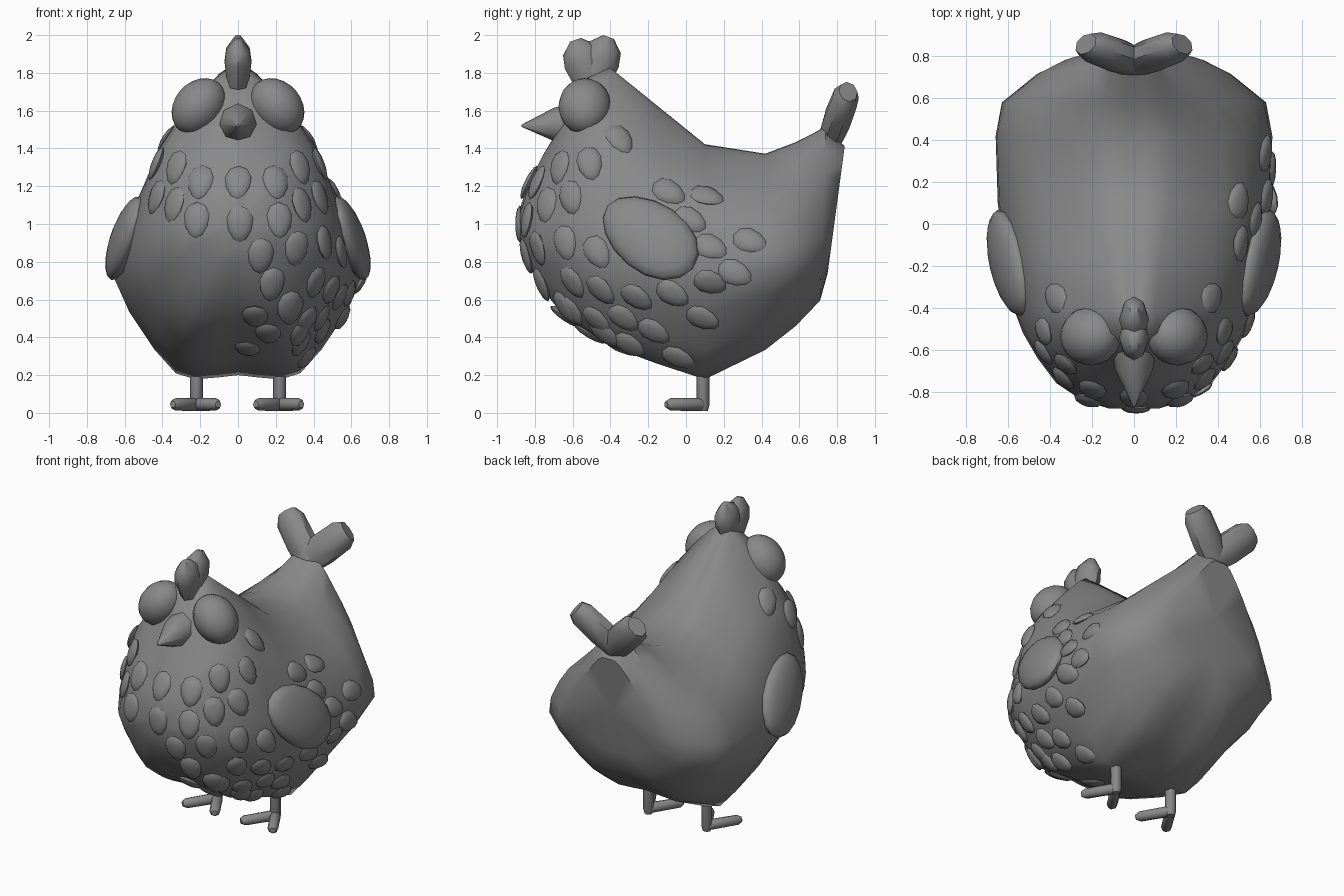
import bpy, bmesh, math
from mathutils import Vector, Matrix
from mathutils.bvhtree import BVHTree

if "Cube" in bpy.data.objects:
    bpy.data.objects.remove(bpy.data.objects["Cube"])

# Dark grey shared by every part
grey = bpy.data.materials.new("dark_grey")
grey.diffuse_color = (.25, .25, .25, 1)
grey.use_nodes = True
grey.node_tree.nodes["Principled BSDF"].inputs["Base Color"].default_value = grey.diffuse_color


def finish(bm, name, angle=40):
    bmesh.ops.recalc_face_normals(bm, faces=bm.faces)
    me = bpy.data.meshes.new(name)
    bm.to_mesh(me)
    me.materials.append(grey)
    ob = bpy.data.objects.new(name, me)
    bpy.context.collection.objects.link(ob)
    bpy.ops.object.select_all(action='DESELECT')
    ob.select_set(True)
    bpy.context.view_layer.objects.active = ob
    bpy.ops.object.shade_smooth_by_angle(angle=math.radians(angle))


def loft(bm, rings):
    rows = [[bm.verts.new(p) for p in r] for r in rings]
    n = len(rows[0])
    for a, b in zip(rows, rows[1:]):
        for i in range(n):
            bm.faces.new((a[i], a[(i + 1) % n], b[(i + 1) % n], b[i]))
    for r in (rows[0], rows[-1]):
        bmesh.ops.poke(bm, faces=[bm.faces.new(r)])


def smooth_ring(pts, steps=3, k=.4):
    """Closed curve through the points; k sets how round it bulges."""
    n, out = len(pts), []
    for i in range(n):
        a, b, c, d = (pts[(i + j) % n] for j in (-1, 0, 1, 2))
        m0, m1 = k * (c - a), k * (d - b)
        for s in range(steps):
            t = s / steps
            out.append(b * (2 * t ** 3 - 3 * t * t + 1) + m0 * (t ** 3 - 2 * t * t + t)
                       + c * (3 * t * t - 2 * t ** 3) + m1 * (t ** 3 - t * t))
    return out


def tube(bm, a, b, radii, sides=8):
    """Tapered limb from a to b with (fraction, radius) rings."""
    a, b = Vector(a), Vector(b)
    q = (b - a).to_track_quat('Z', 'Y')
    loft(bm, [[a.lerp(b, t) + q @ Vector((r * math.cos(2 * math.pi * i / sides),
                                         r * math.sin(2 * math.pi * i / sides), 0))
               for i in range(sides)] for t, r in radii])


# Body: cross-sections from breast to rump
# y low, y high, bottom z, bottom w, middle z, middle w, upper z, upper w, top w, top z
stations = [
    (-.88, -.88, .90, .05, .97, .12, 1.05, .06, .03, 1.08),
    (-.84, -.84, .79, .10, .95, .25, 1.15, .15, .05, 1.20),
    (-.76, -.76, .66, .18, .90, .37, 1.25, .25, .08, 1.36),
    (-.64, -.64, .52, .25, .87, .46, 1.33, .35, .11, 1.56),
    (-.52, -.52, .44, .29, .83, .53, 1.38, .41, .12, 1.77),
    (-.40, -.40, .37, .31, .80, .575, 1.40, .415, .10, 1.82),
    (-.15, -.15, .28, .33, .75, .62, 1.25, .475, .13, 1.62),
    (.10, .10, .20, .33, .70, .65, 1.13, .52, .17, 1.42),
    (.42, .42, .35, .32, .75, .66, 1.08, .53, .18, 1.37),
    (.58, .58, .47, .30, .78, .63, 1.12, .48, .14, 1.43),
    (.71, .74, .60, .22, .82, .46, 1.15, .35, .11, 1.51),
    (.75, .84, .74, .12, .90, .34, 1.15, .25, .08, 1.41),
]
rings = []
for y0, y1, zb, wb, zm, wm, zu, wu, wt, zt in stations:
    half = [(0, zb), (wb, zb + .01), (wm, zm), (wu, zu), (wt, zt - .025), (0, zt)]
    full = half + [(-x, z) for x, z in half[-2:0:-1]]
    rings.append(smooth_ring([Vector((x, y0 + (y1 - y0) * (z - zb) / (zt - zb), z))
                              for x, z in full]))
bm = bmesh.new()
loft(bm, rings)
bmesh.ops.recalc_face_normals(bm, faces=bm.faces)
surface = BVHTree.FromBMesh(bm)
finish(bm, "body", 50)


def petal(bm, origin, ray, length, width, thick, taper, seg=10, rows=6):
    """Flattened egg laid on the body where the ray lands, pointing down and back."""
    loc, nor, _, _ = surface.ray_cast(Vector(origin), Vector(ray))
    if loc is None:
        return
    if nor.dot(Vector(ray)) > 0:
        nor = -nor
    flow = Vector((0, (.8 if loc.z > 1.25 else 2) * max(loc.y + .8, 0), -1))
    d = (flow - nor * flow.dot(nor)).normalized()
    m = Matrix((d.cross(nor), d, nor)).transposed().to_4x4()
    m.translation = loc
    vs = bmesh.ops.create_uvsphere(bm, u_segments=seg, v_segments=rows, radius=1)['verts']
    for v in vs:
        k = 1 - taper * v.co.y
        v.co = m @ Vector((v.co.x * width * k, v.co.y * length, v.co.z * thick))


# Breast and flank feathers
front = [(0, 1.22), (.01, 1.0), (-.2, 1.22), (.2, 1.22), (-.22, 1.02), (.22, 1.02),
         (-.34, 1.1), (.34, 1.1), (.12, .83), (.31, .87), (.18, .68), (.27, .56),
         (.09, .51), (.16, .42), (.05, .34)]
side = [(-.35, 1.45), (-.67, 1.3), (-.51, 1.32), (-.61, 1.14),
        (-.64, .9), (-.47, .85), (-.6, .69), (-.45, .65), (-.26, .61), (-.07, .63),
        (-.61, .54), (-.47, .49), (-.33, .5), (-.17, .43), (.09, .5), (.13, .69),
        (.26, .74), (.34, .91), (.13, .88), (.02, 1.02), (.11, 1.15), (-.09, 1.17),
        (-.43, .42), (-.3, .36), (-.04, .29)]
bm = bmesh.new()
for x, z in front:
    petal(bm, (x, -3, z), (0, 1, 0), .097, .069, .024, .2)
for i, (y, z) in enumerate(side):
    for s in ((1, -1) if i < 4 else (1,)):
        petal(bm, (3 * s, y, z), (-s, 0, 0), .095, .066, .024, .2)
finish(bm, "feathers", 60)

# Wings
for s, name in ((1, "right_wing"), (-1, "left_wing")):
    bm = bmesh.new()
    petal(bm, (3 * s, -.19, .93), (-s, 0, 0), .29, .19, .075, -.08, 16, 10)
    finish(bm, name, 60)

# Eyes: slightly tilted ovals
for s, name in ((1, "right_eye"), (-1, "left_eye")):
    bm = bmesh.new()
    bmesh.ops.create_uvsphere(bm, u_segments=16, v_segments=12, radius=1,
                              matrix=Matrix.Translation((.207 * s, -.535, 1.622))
                              @ Matrix.Rotation(math.radians(-40 * s), 4, 'Y')
                              @ Matrix.Diagonal((.13, .14, .163, 1)))
    finish(bm, name, 60)

# Beak
bm = bmesh.new()
tube(bm, (0, -.58, 1.53), (0, -.87, 1.52), [(0, .11), (.4, .09), (1, .006)])
finish(bm, "beak", 50)

# Comb: two plump lobes on the crown
bm = bmesh.new()
for y, z in ((-.585, 1.975), (-.41, 1.99)):
    tube(bm, (0, -.50, 1.74), (0, y, z), [(0, .085), (.5, .105), (.78, .09), (1, .03)])
for v in bm.verts:
    v.co.x *= .68
finish(bm, "comb", 50)

# Tail: broad forked plume
bm = bmesh.new()
for s in (1, -1):
    tube(bm, (-.02 * s, .765, 1.46), (.23 * s, .86, 1.70),
         [(0, .09), (.4, .105), (.85, .1), (1, .07)])
for v in bm.verts:
    lean = .765 + (v.co.z - 1.46) * .37
    v.co.y = lean + (v.co.y - lean) * .75
finish(bm, "tail", 50)

# Legs with two splayed toes each
for s, name in ((1, "right_leg"), (-1, "left_leg")):
    bm = bmesh.new()
    x = .22 * s
    tube(bm, (x, .09, .01), (x, .09, .30), [(0, .025), (.1, .034), (1, .034)])
    for dx in (-.125, .115):
        tube(bm, (x, .09, .045), (x + dx, -.105, .045),
             [(0, .03), (.1, .035), (.88, .033), (1, .018)])
    finish(bm, name, 50)
